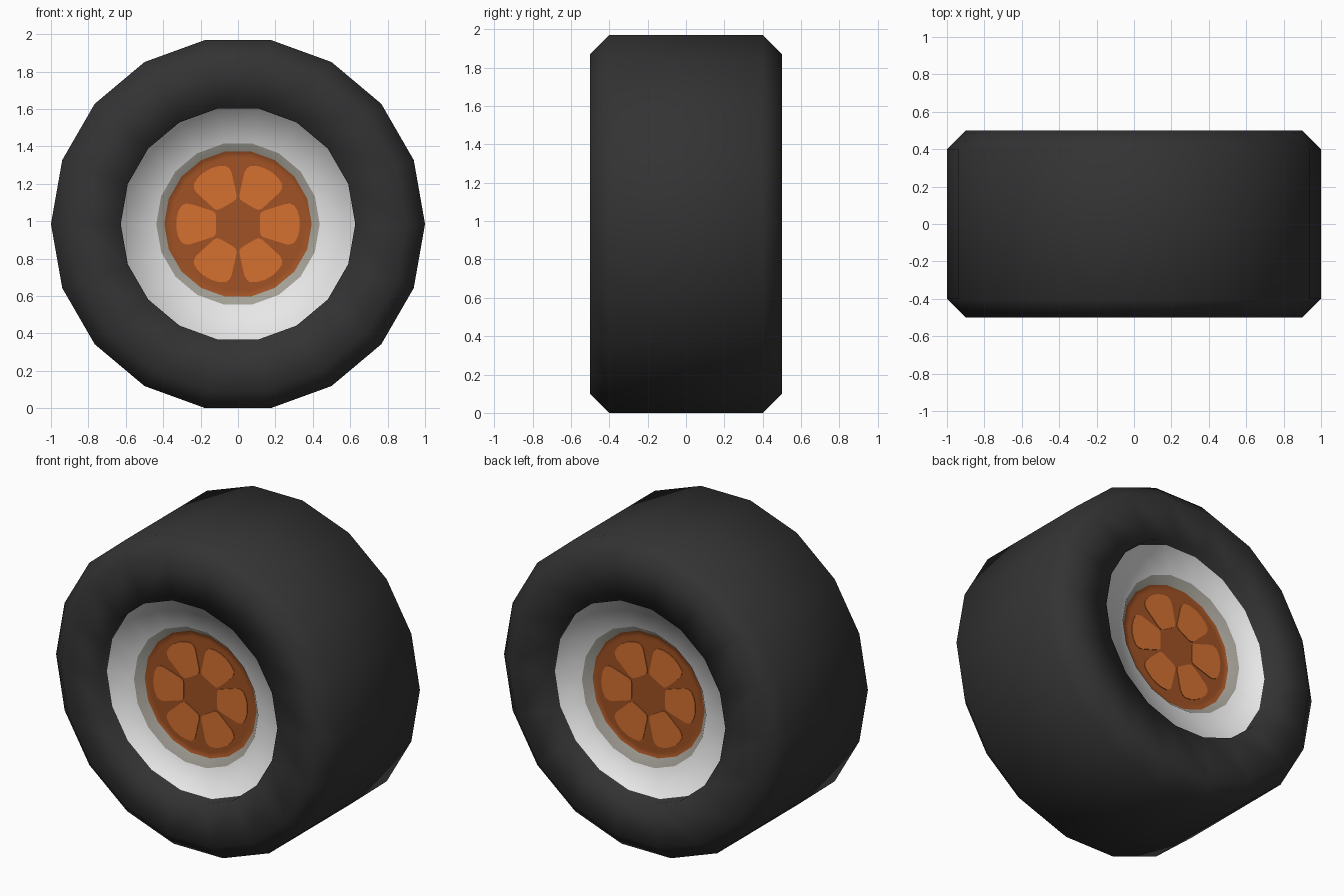
import bpy, bmesh, math

if "Cube" in bpy.data.objects:
    bpy.data.objects.remove(bpy.data.objects["Cube"])

SIDES = 18
CZ = math.sin(math.radians(80))  # axle height, so the flat bottom rests on z = 0


def material(name, rgb):
    m = bpy.data.materials.new(name)
    m.diffuse_color = (*rgb, 1.0)
    m.use_nodes = True
    m.node_tree.nodes["Principled BSDF"].inputs["Base Color"].default_value = m.diffuse_color
    return m


rubber = material("black rubber", (0.033, 0.033, 0.033))
white = material("white rim", (0.80, 0.80, 0.80))
grey = material("warm grey ring", (0.37, 0.355, 0.31))
dark_orange = material("dark orange hub", (0.35, 0.085, 0.018))
orange = material("orange petals", (0.66, 0.165, 0.03))


def add_object(name, bm, mats, smooth):
    bmesh.ops.recalc_face_normals(bm, faces=bm.faces[:])
    me = bpy.data.meshes.new(name)
    bm.to_mesh(me)
    bm.free()
    for m in mats:
        me.materials.append(m)
    for p in me.polygons:
        p.use_smooth = smooth
    ob = bpy.data.objects.new(name, me)
    ob.location.z = CZ
    bpy.context.collection.objects.link(ob)
    return ob


# Half profile from tread to hub: radius, half width, colour slot of the band after it
half = [(1.0, 0.40, 0), (0.9, 0.50, 0), (0.627, 0.50, 0), (0.627, 0.422, 1),
        (0.437, 0.422, 2), (0.394, 0.375, 3), (0.36, 0.375, 3)]

# Wheel: tyre, rim, ring and hub turned around the axle
bm = bmesh.new()


def ring(r, y):
    return [bm.verts.new((r * math.cos(2 * math.pi * i / SIDES), y,
                          r * math.sin(2 * math.pi * i / SIDES))) for i in range(SIDES)]


def bridge(a, b, slot):
    for i in range(SIDES):
        j = (i + 1) % SIDES
        bm.faces.new((a[i], a[j], b[j], b[i])).material_index = slot


sides = {}
for s in (-1, 1):
    rings = [ring(r, s * y) for r, y, _ in half]
    for k in range(len(half) - 1):
        bridge(rings[k], rings[k + 1], half[k][2])
    bm.faces.new(rings[-1]).material_index = 3
    sides[s] = rings[0]
bridge(sides[-1], sides[1], 0)
add_object("wheel", bm, [rubber, white, grey, dark_orange], True)

# Six rounded petals painted on each hub face, as thin plates
edge = [(0.117, 0.04), (0.121, 0.058), (0.135, 0.07), (0.255, 0.108), (0.28, 0.109),
        (0.303, 0.098), (0.32, 0.065), (0.33, 0.025)]
outline = edge + [(x, -z) for x, z in reversed(edge)]
for s, name in ((-1, "front_petals"), (1, "back_petals")):
    bm = bmesh.new()
    for k in range(6):
        a = k * math.pi / 3
        pts = [(x * math.cos(a) - z * math.sin(a), x * math.sin(a) + z * math.cos(a))
               for x, z in outline]
        f = bm.faces.new([bm.verts.new((x, s * 0.373, z)) for x, z in pts])
        ext = bmesh.ops.extrude_face_region(bm, geom=[f])["geom"]
        for v in ext:
            if isinstance(v, bmesh.types.BMVert):
                v.co.y = s * 0.379
        if f.is_valid and len(f.link_loops if hasattr(f, "link_loops") else f.loops) == 0:
            bm.faces.remove(f)
    add_object(name, bm, [orange], False)
